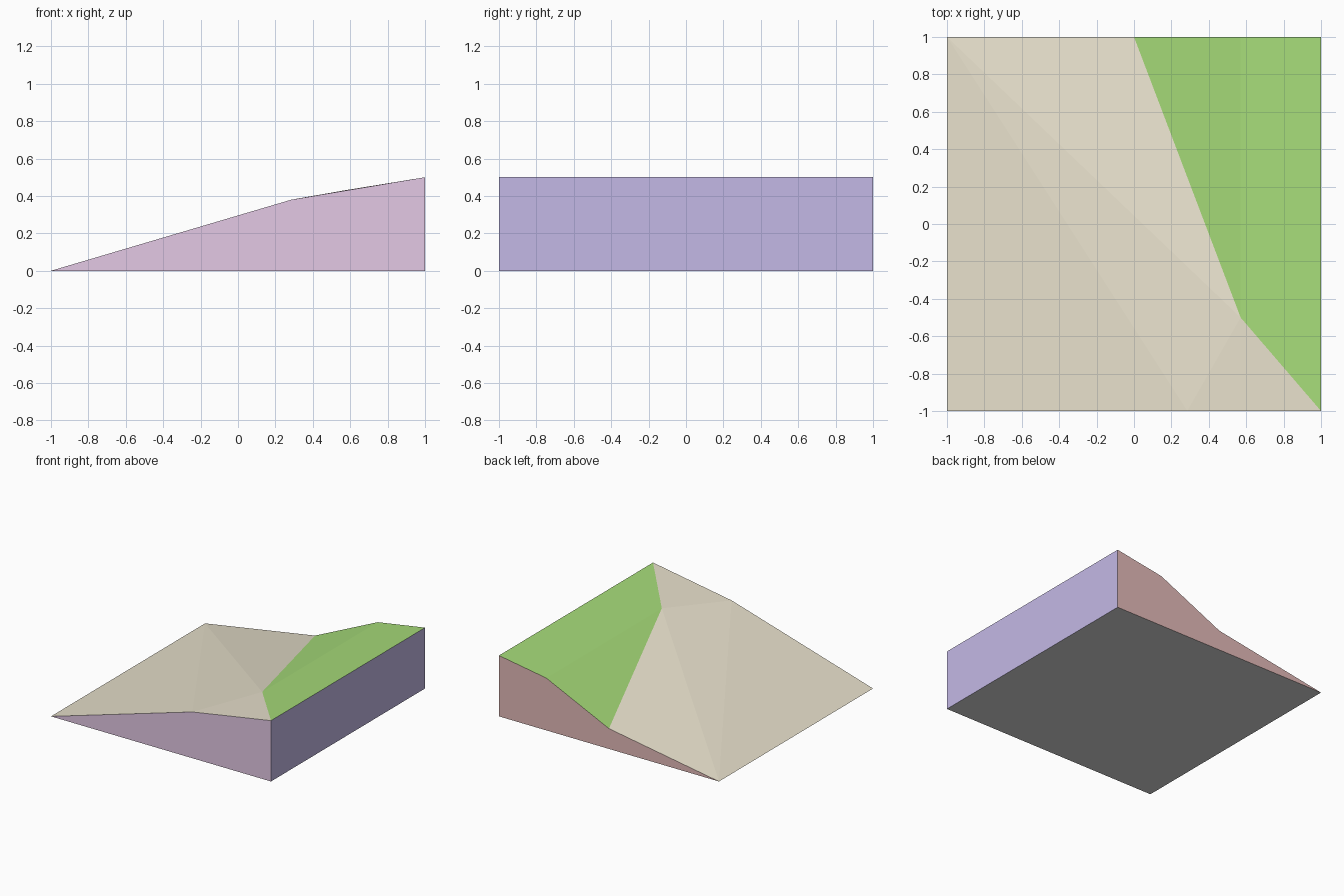
import bpy

cube = bpy.data.objects.get("Cube")
if cube:
    bpy.data.objects.remove(cube, do_unlink=True)


def material(name, colour):
    mat = bpy.data.materials.new(name)
    mat.use_nodes = True
    rgba = (*colour, 1)
    mat.diffuse_color = rgba
    mat.node_tree.nodes["Principled BSDF"].inputs["Base Color"].default_value = rgba
    return mat


# Corners and folds of the terrain, shared by all parts
points = {
    "low_front": (-1, -1, 0),
    "low_back": (-1, 1, 0),
    "fold_front": (0.285, -1, 0.38),
    "high_front": (1, -1, 0.5),
    "high_back": (1, 1, 0.5),
    "crest": (0.57, -0.5, 0.43),
    "crest_back": (0.57, 1, 0.43),
    "foot_back": (0, 1, 0.167),
    "base_front": (1, -1, 0),
    "base_back": (1, 1, 0),
}


def part(name, mat, *faces):
    """Flat-faced part; each face is a string of point names, anticlockwise from outside."""
    loops = [face.split() for face in faces]
    used = list(dict.fromkeys(key for loop in loops for key in loop))
    mesh = bpy.data.meshes.new(name)
    mesh.from_pydata([points[key] for key in used], [],
                     [[used.index(key) for key in loop] for loop in loops])
    mesh.materials.append(mat)
    obj = bpy.data.objects.new(name, mesh)
    bpy.context.collection.objects.link(obj)


# Bare slope rising from the low edge
part("sandy_slope", material("sand beige", (0.8, 0.745, 0.6)),
     "low_front fold_front low_back",
     "low_back fold_front crest",
     "low_back crest foot_back",
     "fold_front high_front crest")

# Grass on the high side
part("grass_bank", material("grass green", (0.38, 0.71, 0.19)),
     "foot_back crest crest_back",
     "crest high_front high_back crest_back")

# Cut sides and underside of the tile
part("front_wall", material("pale mauve", (0.77, 0.58, 0.785)),
     "low_front base_front high_front fold_front")
part("left_wall", material("pale violet", (0.55, 0.485, 0.79)),
     "base_front base_back high_back high_front")
part("back_wall", material("dusty rose", (0.77, 0.495, 0.485)),
     "base_back low_back foot_back crest_back high_back")
part("underside", material("light grey", (0.69, 0.69, 0.69)),
     "low_front low_back base_back base_front")
